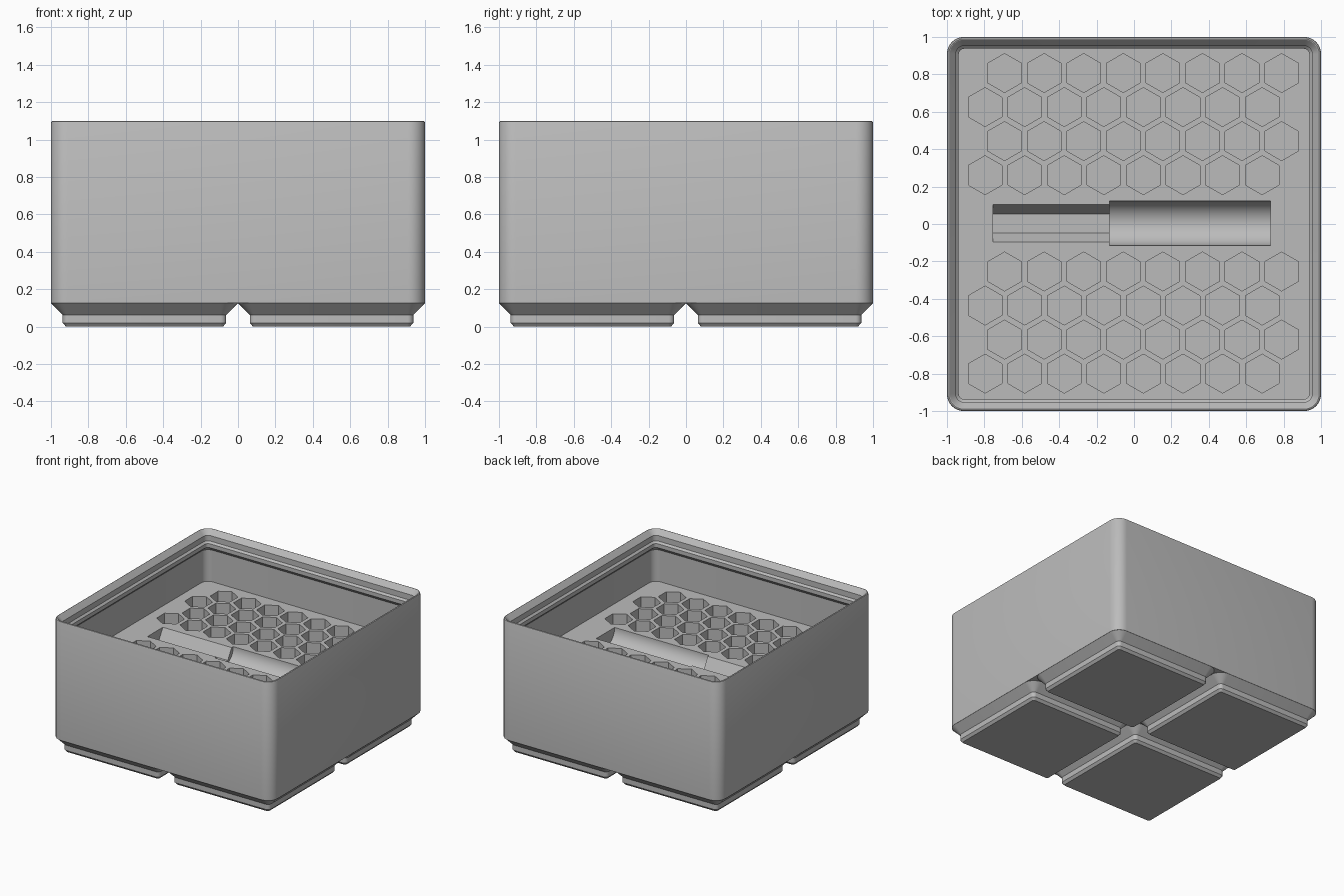
import bpy, bmesh, math
from mathutils import Matrix, Vector

cube = bpy.data.objects.get("Cube")
if cube:
    bpy.data.objects.remove(cube, do_unlink=True)

grey = bpy.data.materials.new("light_grey")
grey.use_nodes = True
COLOUR = (0.5, 0.5, 0.5, 1)
grey.diffuse_color = COLOUR
grey.node_tree.nodes["Principled BSDF"].inputs["Base Color"].default_value = COLOUR

FLOOR = 0.675
HOLE_DEPTH = 0.3


def make_object(name, bm):
    mesh = bpy.data.meshes.new(name)
    bm.to_mesh(mesh)
    bm.free()
    mesh.materials.append(grey)
    obj = bpy.data.objects.new(name, mesh)
    bpy.context.collection.objects.link(obj)
    return obj


def rounded_ring(bm, half, radius, z, centre, steps=8):
    """Square outline with rounded corners, counter-clockwise."""
    ring = []
    for corner in range(4):
        mid = math.radians(45 + 90 * corner)
        cx = math.copysign(half - radius, math.cos(mid)) + centre[0]
        cy = math.copysign(half - radius, math.sin(mid)) + centre[1]
        for i in range(steps + 1):
            a = math.pi / 2 * (corner + i / steps)
            ring.append(bm.verts.new((cx + radius * math.cos(a), cy + radius * math.sin(a), z)))
    return ring


def loft(name, profile, centre=(0, 0), cap_end=True):
    """Skin a list of (half width, corner radius, height) outlines."""
    bm = bmesh.new()
    rings = [rounded_ring(bm, *p, centre) for p in profile]
    for low, high in zip(rings, rings[1:]):
        for i in range(len(low)):
            j = (i + 1) % len(low)
            bm.faces.new((low[i], low[j], high[j], high[i]))
    bm.faces.new(rings[0][::-1])
    if cap_end:
        bm.faces.new(rings[-1])
    return make_object(name, bm)


def prism(bm, sides, radius, length, centre, turn):
    matrix = Matrix.Translation(Vector(centre)) @ turn
    bmesh.ops.create_cone(bm, cap_ends=True, segments=sides, radius1=radius,
                          radius2=radius, depth=length, matrix=matrix)


def cut(target, name, bm):
    bmesh.ops.recalc_face_normals(bm, faces=bm.faces)
    cutter = make_object(name, bm)
    cutter.hide_render = True
    mod = target.modifiers.new(name, "BOOLEAN")
    mod.operation = "DIFFERENCE"
    mod.solver = "EXACT"
    mod.object = cutter
    bpy.context.view_layer.objects.active = target
    bpy.ops.object.modifier_apply(modifier=mod.name)
    bpy.data.objects.remove(cutter, do_unlink=True)


# Bin body: outer wall, stacking lip, undercut inner wall, raised floor
body = loft("bin_body", [
    (1.0, 0.09, 0.125), (1.0, 0.09, 1.09), (0.997, 0.087, 1.097), (0.99, 0.08, 1.1),
    (0.985, 0.075, 1.098), (0.952, 0.042, 1.06), (0.952, 0.042, 1.015),
    (0.937, 0.028, 1.0), (0.937, 0.028, 0.968), (0.97, 0.06, 0.935),
    (0.97, 0.06, FLOOR)])

# Hexagonal bit holes: four staggered rows on each side of the tool slot
bm = bmesh.new()
upright = Matrix.Rotation(0, 4, "Z")
for first_y in (0.807, -0.254):
    for row in range(4):
        for col in range(8):
            x = -0.692 + 0.2116 * col - 0.104 * (row % 2)
            y = first_y - 0.182 * row
            prism(bm, 6, 0.104, 2 * HOLE_DEPTH, (x, y, FLOOR), upright)
cut(body, "bit_holes", bm)

# Tool slot: half-round handle recess and half-hexagon shaft recess
along_x = Matrix.Rotation(math.pi / 2, 4, "Y")
bm = bmesh.new()
prism(bm, 64, 0.12, 0.86, (0.3, 0.004, FLOOR), along_x)
cut(body, "handle_recess", bm)
bm = bmesh.new()
prism(bm, 6, 0.1, 0.665, (-0.4225, 0.003, FLOOR), along_x)
cut(body, "shaft_recess", bm)

# Four stepped feet
parts = [body]
for side_y, label_y in ((-1, "front"), (1, "back")):
    for side_x, label_x in ((1, "left"), (-1, "right")):
        parts.append(loft(f"{label_y}_{label_x}_foot", [
            (0.42, 0.015, 0), (0.437, 0.03, 0.02), (0.437, 0.03, 0.063),
            (0.499, 0.09, 0.125)], (side_x * 0.5, side_y * 0.5), cap_end=False))

bpy.ops.object.select_all(action="DESELECT")
for part in parts:
    part.select_set(True)
bpy.context.view_layer.objects.active = body
bpy.ops.object.shade_smooth_by_angle(angle=math.radians(25))
